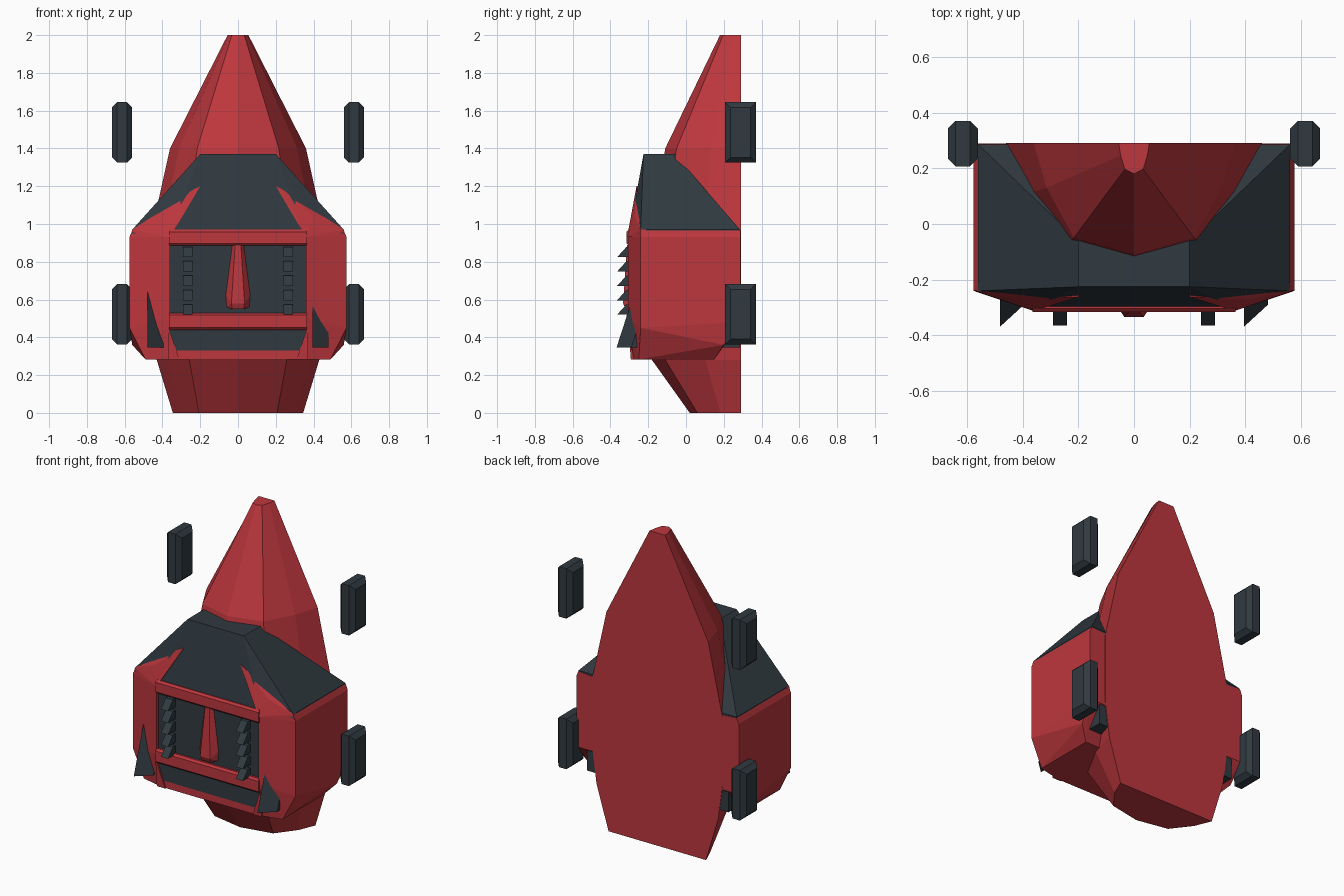
import bpy, bmesh

if "Cube" in bpy.data.objects:
    bpy.data.objects.remove(bpy.data.objects["Cube"], do_unlink=True)


def material(name, color):
    m = bpy.data.materials.new(name)
    m.use_nodes = True
    m.diffuse_color = color
    m.node_tree.nodes["Principled BSDF"].inputs["Base Color"].default_value = color
    return m


RED = material("red paint", (0.51, 0.038, 0.047, 1))
DARK = material("dark slate", (0.03, 0.042, 0.052, 1))
SIDES = (("left", 1), ("right", -1))
BACK = 0.29


def finish(name, bm, mat):
    bmesh.ops.recalc_face_normals(bm, faces=bm.faces)
    mesh = bpy.data.meshes.new(name)
    bm.to_mesh(mesh)
    bm.free()
    mesh.materials.append(mat)
    obj = bpy.data.objects.new(name, mesh)
    bpy.context.collection.objects.link(obj)
    return obj


def solid(name, points, mat, sx=1):
    """Convex solid around a few corner points."""
    bm = bmesh.new()
    for x, y, z in points:
        bm.verts.new((x * sx, y, z))
    out = bmesh.ops.convex_hull(bm, input=bm.verts)
    loose = {v for v in out["geom_interior"] if isinstance(v, bmesh.types.BMVert)}
    bmesh.ops.delete(bm, geom=list(loose), context="VERTS")
    bmesh.ops.dissolve_limit(bm, angle_limit=0.02, verts=bm.verts, edges=bm.edges)
    return finish(name, bm, mat)


def block(name, lo, hi, mat, bevel=0, axes=(0, 1, 2)):
    """Box between two corners, with bevels on edges along the given axes."""
    bm = bmesh.new()
    bmesh.ops.create_cube(bm, size=1)
    for v in bm.verts:
        v.co = [hi[i] if v.co[i] > 0 else lo[i] for i in range(3)]
    if bevel:
        edges = [e for e in bm.edges
                 if any(abs(e.verts[0].co[a] - e.verts[1].co[a]) > 1e-5 for a in axes)]
        bmesh.ops.bevel(bm, geom=edges, offset=bevel, segments=1, affect="EDGES")
    return finish(name, bm, mat)


def mirrored(points):
    return points + [(-x, y, z) for x, y, z in points]


# Tapered hull: half-octagon sections lofted upward (z, half width, front y)
section = [(1, 0), (0.87, 0.4), (0.6, 0.85), (0, 1), (-0.6, 0.85), (-0.87, 0.4), (-1, 0)]
bm = bmesh.new()
rings = []
for z, w, front in [(0, 0.345, 0.02), (0.28, 0.43, -0.18), (0.5, 0.46, -0.2),
                    (0.95, 0.46, -0.18), (1.4, 0.36, -0.11), (2, 0.055, 0.18)]:
    rings.append([bm.verts.new((u * w, BACK + (front - BACK) * d, z)) for u, d in section])
n = len(section)
for a, b in zip(rings, rings[1:]):
    for i in range(n):
        j = (i + 1) % n
        bm.faces.new((a[i], a[j], b[j], b[i]))
bm.faces.new(rings[0])
bm.faces.new(rings[-1])
finish("tapered_hull", bm, RED)

# Dark canopy above the body
solid("canopy", mirrored([
    (0.2, -0.225, 1.37), (0.2, -0.06, 1.37), (0.2, -0.06, 1.33),
    (0.56, -0.245, 0.95), (0.36, -0.3, 0.95), (0.56, 0.286, 0.95),
    (0.56, 0.286, 0.97), (0.56, -0.24, 0.97)]), DARK)

# Dark core showing through the front frame and under the rear
block("front_panel", (-0.37, -0.29, 0.33), (0.37, 0.27, 0.95), DARK)
block("rear_underbody", (-0.5, 0.1, 0.345), (0.5, 0.285, 0.6), DARK)

# Red front frame
block("upper_bar", (-0.365, -0.315, 0.885), (0.365, -0.25, 0.97), RED, 0.012, (0,))
block("lower_bar", (-0.365, -0.315, 0.44), (0.365, -0.25, 0.53), RED, 0.012, (0,))
block("bottom_lip", (-0.37, -0.285, 0.283), (0.37, 0.15, 0.33), RED)

for side, s in SIDES:
    # Body side with chamfered lower corners
    solid(side + "_body_side", [
        (0.36, -0.28, 0.283), (0.36, -0.308, 0.5), (0.36, -0.308, 0.95),
        (0.49, -0.25, 0.283), (0.575, -0.24, 0.45), (0.575, -0.24, 0.93),
        (0.56, -0.235, 0.965), (0.36, 0.15, 0.283), (0.49, 0.15, 0.283),
        (0.56, 0.2, 0.36), (0.36, 0.2, 0.36), (0.575, 0.288, 0.48),
        (0.575, 0.288, 0.93), (0.56, 0.288, 0.965), (0.36, 0.288, 0.48),
        (0.36, 0.288, 0.95)], RED, s)
    # Slanted corner of the lower opening
    corner = [(0.31, 0.283), (0.37, 0.283), (0.37, 0.46)]
    solid(side + "_lower_corner",
          [(x, y, z) for x, z in corner for y in (-0.292 - (z - 0.283) * 0.08, -0.2)], RED, s)
    # Pointed shoulder panel overlapping the canopy
    front = [(0.2, -0.262, 1.2), (0.24, -0.262, 1.18), (0.4, -0.272, 1.04),
             (0.56, -0.242, 0.97), (0.36, -0.312, 0.93), (0.57, -0.242, 0.93)]
    solid(side + "_shoulder", front + [(x, y + 0.03, z) for x, y, z in front], RED, s)
    # Column of wedge louvres
    for i in range(5):
        z = 0.52 + i * 0.076
        solid(f"{side}_louvre_{i + 1}",
              [(x, y, z + dz) for x in (0.24, 0.29)
               for y, dz in ((-0.365, 0), (-0.28, 0), (-0.315, 0.055), (-0.28, 0.055))],
              DARK, s)
    # Wheels
    for place, z in (("lower", 0.362), ("upper", 1.325)):
        x0, x1 = sorted((s * 0.56, s * 0.668))
        block(f"{side}_{place}_wheel", (x0, 0.207, z), (x1, 0.37, z + 0.32),
              DARK, 0.028, (1, 2))

# Swept front fins, both leaning the same way
for side, x in (("left", 0.395), ("right", -0.48)):
    far = x + 0.085
    solid(side + "_fin", [
        (x, -0.368, 0.345), (far, -0.29, 0.345), (x, -0.23, 0.345), (far, -0.23, 0.345),
        (x, -0.24, 0.74), (far, -0.24, 0.5)], DARK)

# Raised centre crest
solid("centre_crest", mirrored([
    (0.03, -0.29, 0.89), (0.015, -0.312, 0.89), (0.065, -0.29, 0.62),
    (0.035, -0.333, 0.58), (0.06, -0.29, 0.56), (0.03, -0.32, 0.55)]), RED)
